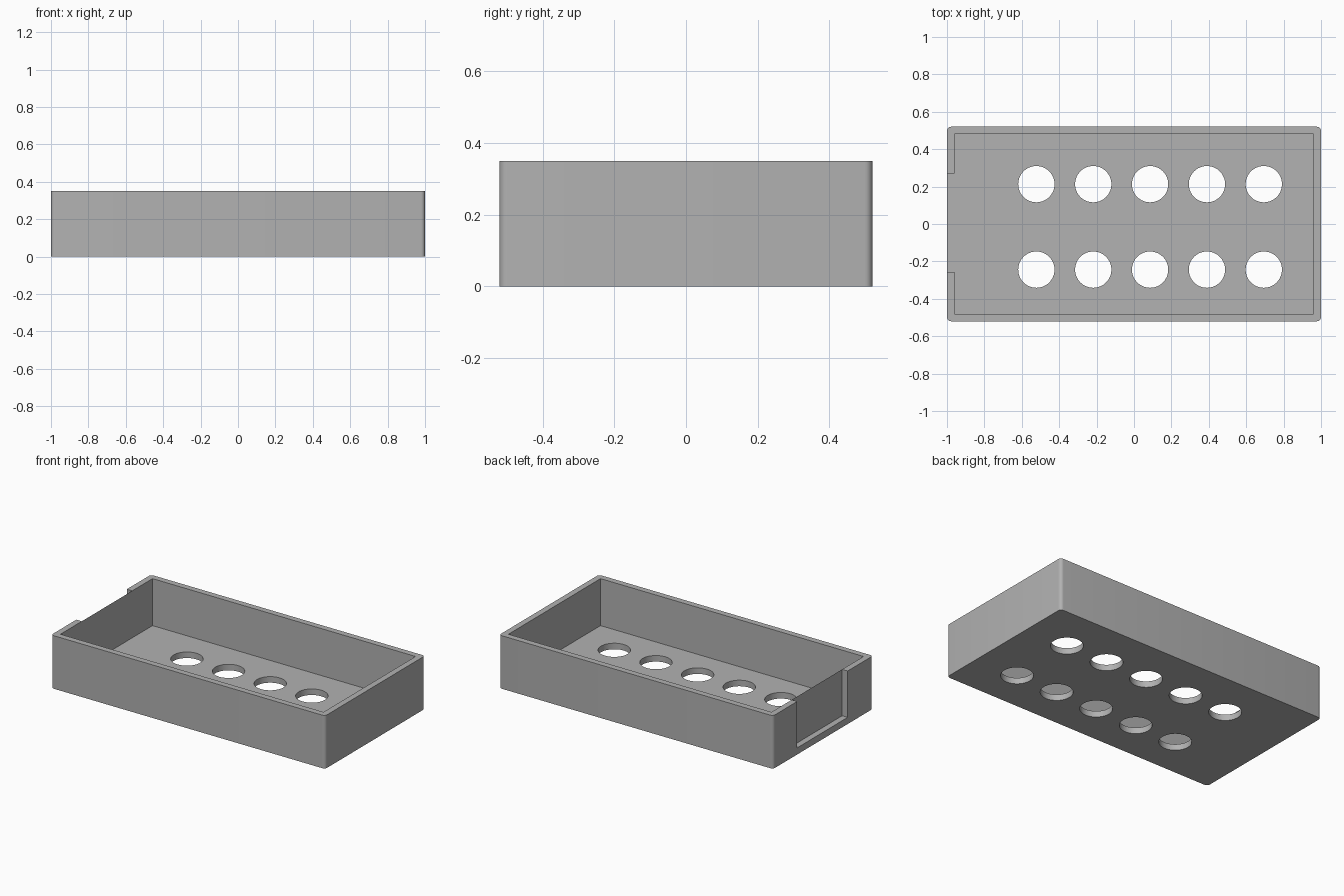
import bpy
import bmesh
from math import radians
from mathutils import Matrix, Vector

default = bpy.data.objects.get("Cube")
if default:
    bpy.data.objects.remove(default, do_unlink=True)

LENGTH, WIDTH, HEIGHT = 2.0, 1.04, 0.35
WALL, FLOOR, SILL = 0.04, 0.04, 0.044

grey = bpy.data.materials.new("plain grey")
grey.use_nodes = True
colour = (0.445, 0.445, 0.445, 1)
grey.diffuse_color = colour
grey.node_tree.nodes["Principled BSDF"].inputs["Base Color"].default_value = colour


def add_object(name, bm):
    mesh = bpy.data.meshes.new(name)
    bm.to_mesh(mesh)
    bm.free()
    mesh.materials.append(grey)
    obj = bpy.data.objects.new(name, mesh)
    bpy.context.collection.objects.link(obj)
    return obj


def box(name, low, high, corner=0):
    low, high = Vector(low), Vector(high)
    bm = bmesh.new()
    place = Matrix.Translation((low + high) / 2) @ Matrix.Diagonal((*(high - low), 1))
    bmesh.ops.create_cube(bm, size=1, matrix=place)
    if corner:
        upright = [e for e in bm.edges
                   if abs(e.verts[0].co.z - e.verts[1].co.z) > 0.1]
        bmesh.ops.bevel(bm, geom=upright, offset=corner, segments=6,
                        profile=0.5, affect='EDGES')
    return add_object(name, bm)


def cut(target, cutter):
    cutter.hide_render = True
    mod = target.modifiers.new("cut", 'BOOLEAN')
    mod.operation = 'DIFFERENCE'
    mod.solver = 'EXACT'
    mod.object = cutter
    bpy.context.view_layer.objects.active = target
    bpy.ops.object.modifier_apply(modifier=mod.name)
    bpy.data.objects.remove(cutter, do_unlink=True)


# Outer shell with rounded upright corners
half_x, half_y = LENGTH / 2, WIDTH / 2
tray = box("tray", (-half_x, -half_y, 0), (half_x, half_y, HEIGHT), corner=0.022)

# Hollow interior
inner_x, inner_y = half_x - WALL, half_y - WALL
cut(tray, box("hollow", (-inner_x, -inner_y, FLOOR), (inner_x, inner_y, 1)))

# Opening in the end wall, leaving a low sill
cut(tray, box("opening", (-1.2, -0.257, SILL), (-inner_x + 0.02 - 0.02, 0.269, 1)))

# Two rows of round holes through the floor
bm = bmesh.new()
for y in (-0.244, 0.213):
    for i in range(5):
        bmesh.ops.create_cone(bm, cap_ends=True, segments=64, radius1=0.097,
                              radius2=0.097, depth=0.3,
                              matrix=Matrix.Translation((-0.522 + 0.304 * i, y, 0)))
cut(tray, add_object("holes", bm))

# Smooth corners and hole walls, crisp edges
bpy.ops.object.select_all(action='DESELECT')
tray.select_set(True)
bpy.context.view_layer.objects.active = tray
bpy.ops.object.shade_smooth_by_angle(angle=radians(30))
